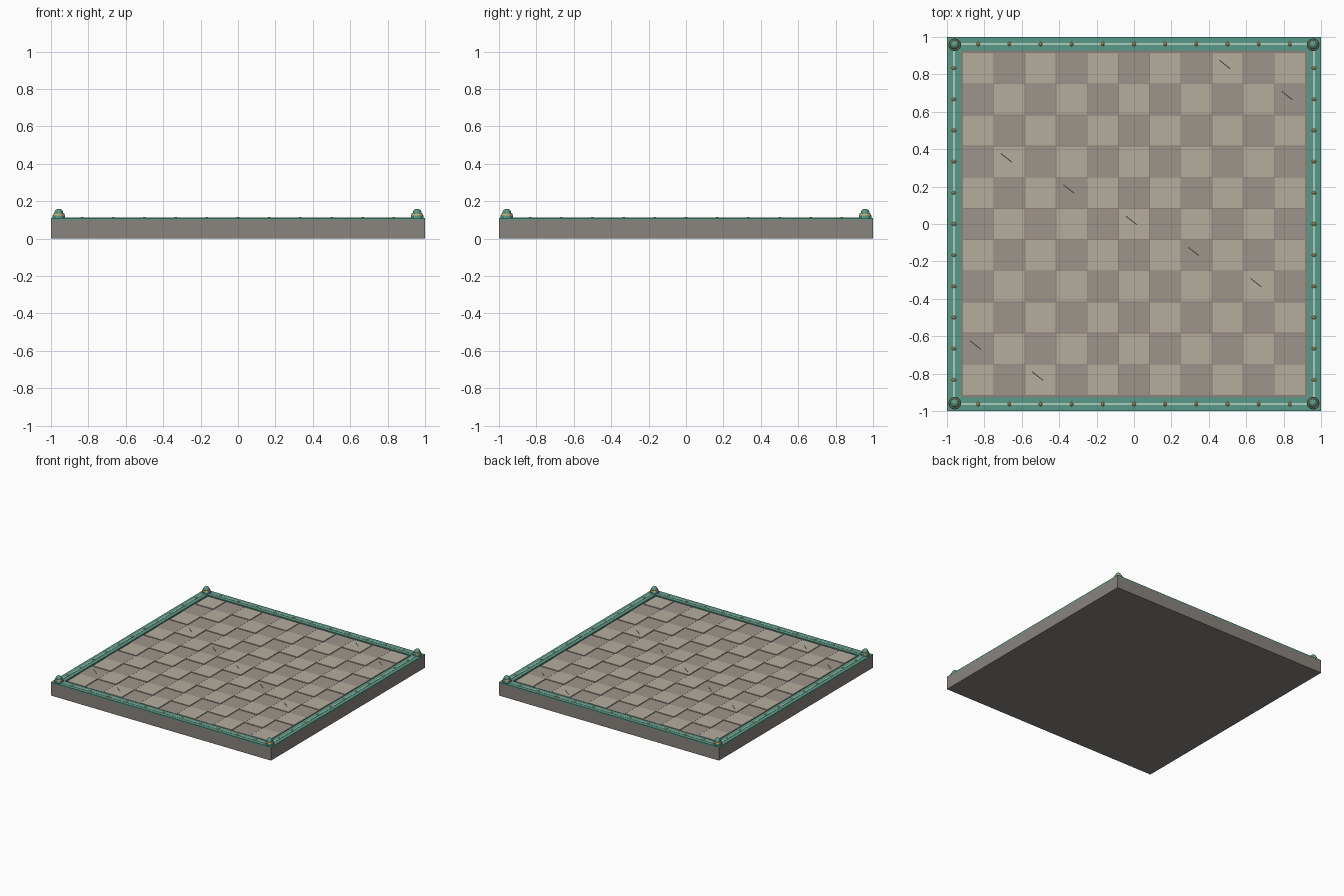
import bpy, bmesh, math
from mathutils import Matrix, Vector

if "Cube" in bpy.data.objects:
    bpy.data.objects.remove(bpy.data.objects["Cube"])

PITCH = 1 / 6          # tile spacing
RAIL = 0.9625          # centre line of the border
TOP = 0.105            # top of the stone slab


def material(name, rgb):
    m = bpy.data.materials.new(name)
    m.diffuse_color = (*rgb, 1)
    m.use_nodes = True
    m.node_tree.nodes["Principled BSDF"].inputs["Base Color"].default_value = m.diffuse_color
    return m


STONE = material("stone", (0.25, 0.23, 0.205))
GROUT = material("grout", (0.27, 0.22, 0.19))
LIGHT = material("light_tile", (0.46, 0.42, 0.34))
DARK = material("dark_tile", (0.34, 0.30, 0.26))
CRACK = material("crack", (0.05, 0.05, 0.05))
TEAL = material("verdigris", (0.10, 0.32, 0.25))
PALE = material("pale_inlay", (0.42, 0.62, 0.50))
GOLD = material("gold", (0.60, 0.45, 0.18))


def add_box(bm, x, y, z0, z1, sx, sy, angle=0):
    m = (Matrix.Translation((x, y, (z0 + z1) / 2)) @ Matrix.Rotation(angle, 4, 'Z')
         @ Matrix.Diagonal((sx, sy, z1 - z0, 1)))
    bmesh.ops.create_cube(bm, size=1, matrix=m)


def add_cylinder(bm, x, y, z0, z1, r0, r1, sides):
    bmesh.ops.create_cone(bm, cap_ends=True, segments=sides, radius1=r0, radius2=r1,
                          depth=z1 - z0, matrix=Matrix.Translation((x, y, (z0 + z1) / 2)))


def finish(bm, name, mat):
    mesh = bpy.data.meshes.new(name)
    bm.to_mesh(mesh)
    bm.free()
    mesh.materials.append(mat)
    ob = bpy.data.objects.new(name, mesh)
    bpy.context.collection.objects.link(ob)
    return ob


def square_frame(name, outer, inner, z0, z1, mat):
    """Mitred square ring with a rectangular section."""
    bm = bmesh.new()
    loops = []
    for r, z in ((outer, z0), (outer, z1), (inner, z1), (inner, z0)):
        loops.append([bm.verts.new((sx * r, sy * r, z))
                      for sx, sy in ((-1, -1), (1, -1), (1, 1), (-1, 1))])
    for a, b in zip(loops, loops[1:] + loops[:1]):
        for i in range(4):
            j = (i + 1) % 4
            bm.faces.new((a[i], a[j], b[j], b[i]))
    return finish(bm, name, mat)


# Stone slab and the grout bed
bm = bmesh.new()
add_box(bm, 0, 0, 0, 0.1, 2, 2)
finish(bm, "slab", STONE)
bm = bmesh.new()
add_box(bm, 0, 0, 0.098, 0.102, 1.86, 1.86)
finish(bm, "grout_bed", GROUT)

# Chequered tiles, 11 by 11
for name, parity, top, mat in (("light_tiles", 0, 0.108, LIGHT), ("dark_tiles", 1, 0.105, DARK)):
    bm = bmesh.new()
    for i in range(-5, 6):
        for j in range(-5, 6):
            if (i + j) % 2 == parity:
                add_box(bm, i * PITCH, j * PITCH, 0.1, top, 0.162, 0.162)
    finish(bm, name, mat)

# Slanted cracks on a few tiles
bm = bmesh.new()
for i, j in ((3, 5), (5, 4), (-4, 2), (-2, 1), (0, 0), (2, -1), (4, -2), (-5, -4), (-3, -5)):
    top = 0.105 if (i + j) % 2 else 0.108
    add_box(bm, i * PITCH - 0.015, j * PITCH + 0.02, top - 0.001, top + 0.001,
            0.075, 0.005, math.radians(-38))
finish(bm, "cracks", CRACK)

# Border: verdigris band with a pale inlay
square_frame("border_band", 1.0, 0.925, 0.1, 0.110, TEAL)
square_frame("border_inlay", RAIL + 0.006, RAIL - 0.006, 0.108, 0.112, PALE)

# Small gold studs along the inlay
bm = bmesh.new()
for k in range(-5, 6):
    for s in (-RAIL, RAIL):
        for x, y in ((k * PITCH, s), (s, k * PITCH)):
            add_cylinder(bm, x, y, 0.109, 0.115, 0.016, 0.006, 4)
finish(bm, "border_studs", GOLD)

# Corner posts: stepped collar, gold ring and domed cap
collar, ring, cap = bmesh.new(), bmesh.new(), bmesh.new()
for sx in (-1, 1):
    for sy in (-1, 1):
        x, y = sx * 0.958, sy * 0.958
        add_cylinder(collar, x, y, 0.105, 0.124, 0.034, 0.034, 12)
        add_cylinder(ring, x, y, 0.124, 0.134, 0.031, 0.029, 12)
        bmesh.ops.create_uvsphere(cap, u_segments=12, v_segments=8, radius=0.024,
                                  matrix=Matrix.Translation((x, y, 0.136)))
finish(collar, "corner_collars", TEAL)
finish(ring, "corner_rings", GOLD)
finish(cap, "corner_caps", TEAL)
